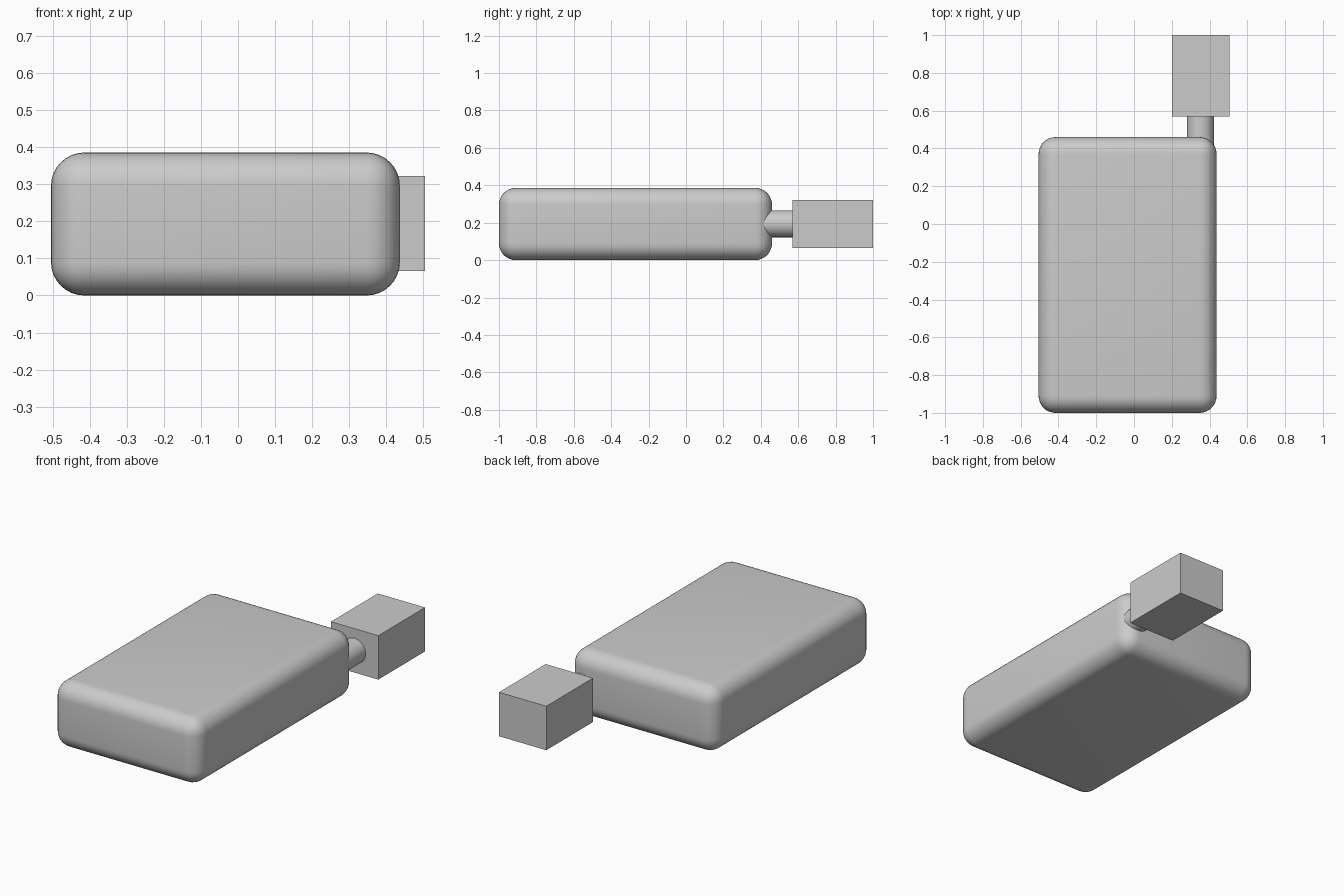
import bpy
import math
from mathutils import Vector

old = bpy.data.objects.get("Cube")
if old:
    bpy.data.objects.remove(old, do_unlink=True)

grey = bpy.data.materials.new("plain grey")
grey.use_nodes = True
colour = (0.6, 0.6, 0.6, 1)
grey.diffuse_color = colour
grey.node_tree.nodes["Principled BSDF"].inputs["Base Color"].default_value = colour


def finish(name):
    obj = bpy.context.object
    obj.name = name
    obj.data.materials.append(grey)
    return obj


def box(name, low, high):
    """Box spanning two opposite corners."""
    low, high = Vector(low), Vector(high)
    bpy.ops.mesh.primitive_cube_add(size=1, location=(low + high) / 2)
    obj = finish(name)
    obj.scale = high - low
    bpy.ops.object.transform_apply(location=False, rotation=False, scale=True)
    return obj


# Rounded main body
body = box("main_body", (-0.505, -1, 0), (0.437, 0.46, 0.386))
bevel = body.modifiers.new("rounded_edges", "BEVEL")
bevel.width = 0.09
bevel.segments = 8
bpy.ops.object.modifier_apply(modifier=bevel.name)
bpy.ops.object.shade_smooth_by_angle(angle=math.radians(30))

# Square block behind the body
box("end_block", (0.2, 0.57, 0.066), (0.505, 1, 0.322))

# Round neck running from inside the body to the block
start, end = 0.36, 0.58
bpy.ops.mesh.primitive_cylinder_add(
    vertices=32, radius=0.072, depth=end - start,
    location=(0.352, (start + end) / 2, 0.194),
    rotation=(math.pi / 2, 0, 0))
finish("connecting_neck")
bpy.ops.object.shade_smooth_by_angle(angle=math.radians(30))
